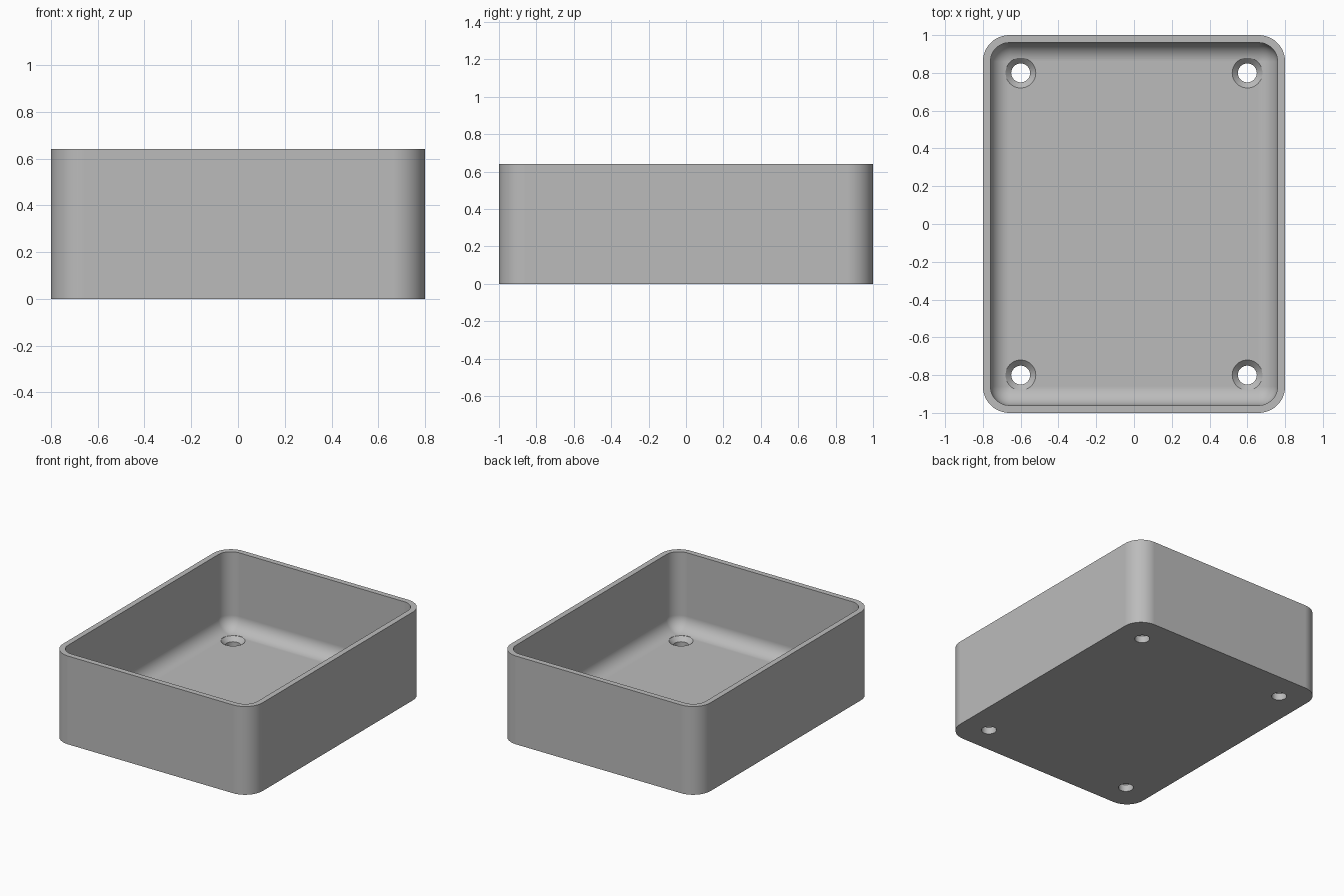
import bpy
import bmesh
from math import cos, sin, pi, radians

if "Cube" in bpy.data.objects:
    bpy.data.objects.remove(bpy.data.objects["Cube"])

HALF_X, HALF_Y, HEIGHT = 0.8, 1.0, 0.64
WALL, FLOOR, CORNER, FILLET = 0.04, 0.08, 0.14, 0.1
CORNER_STEPS, FILLET_STEPS = 12, 12

grey = bpy.data.materials.new("light grey")
grey.use_nodes = True
colour = (0.5, 0.5, 0.5, 1)
grey.diffuse_color = colour
grey.node_tree.nodes["Principled BSDF"].inputs["Base Color"].default_value = colour


def rounded_ring(bm, inset, z):
    """Ring of vertices around a rounded rectangle, inset from the outer wall."""
    r = max(CORNER - inset, 0.0005)
    cx, cy = HALF_X - inset - r, HALF_Y - inset - r
    ring = []
    for quarter, (sx, sy) in enumerate(((1, 1), (-1, 1), (-1, -1), (1, -1))):
        for i in range(CORNER_STEPS + 1):
            a = (quarter + i / CORNER_STEPS) * pi / 2
            ring.append(bm.verts.new((sx * cx + r * cos(a), sy * cy + r * sin(a), z)))
    return ring


def circle_ring(bm, radius, z, x, y, sides=48):
    angles = [2 * pi * i / sides for i in range(sides)]
    return [bm.verts.new((x + radius * cos(a), y + radius * sin(a), z)) for a in angles]


def loft(bm, rings):
    """Skin consecutive rings and cap both ends."""
    for low, high in zip(rings, rings[1:]):
        n = len(low)
        for i in range(n):
            j = (i + 1) % n
            bm.faces.new((low[i], low[j], high[j], high[i]))
    bm.faces.new(rings[0][::-1])
    bm.faces.new(rings[-1])


def make_object(name, bm):
    bmesh.ops.recalc_face_normals(bm, faces=bm.faces)
    mesh = bpy.data.meshes.new(name)
    bm.to_mesh(mesh)
    bm.free()
    mesh.materials.append(grey)
    obj = bpy.data.objects.new(name, mesh)
    bpy.context.collection.objects.link(obj)
    return obj


# Open tray: outer wall, rim, inner wall and the fillet down to the floor
profile = [(0, 0), (0, HEIGHT), (WALL, HEIGHT)]
for step in range(FILLET_STEPS + 1):
    a = step / FILLET_STEPS * pi / 2
    profile.append((WALL + FILLET * (1 - cos(a)), FLOOR + FILLET * (1 - sin(a))))
bm = bmesh.new()
loft(bm, [rounded_ring(bm, inset, z) for inset, z in profile])
tray = make_object("tray", bm)

# Countersunk screw holes through the floor
bm = bmesh.new()
for x in (-0.6, 0.6):
    for y in (-0.8, 0.8):
        shape = ((0.05, -0.1), (0.05, 0.05), (0.08, FLOOR), (0.08, 0.2))
        loft(bm, [circle_ring(bm, r, z, x, y) for r, z in shape])
cutter = make_object("screw_hole_cutter", bm)
cutter.hide_render = True

cut = tray.modifiers.new("screw_holes", "BOOLEAN")
cut.operation = "DIFFERENCE"
cut.solver = "EXACT"
cut.object = cutter
bpy.context.view_layer.objects.active = tray
tray.select_set(True)
bpy.ops.object.modifier_apply(modifier=cut.name)
bpy.data.objects.remove(cutter)

# Smooth corners and fillet, crisp rim and base
bpy.ops.object.shade_smooth_by_angle(angle=radians(30))
weighted = tray.modifiers.new("weighted_normals", "WEIGHTED_NORMAL")
weighted.keep_sharp = True
